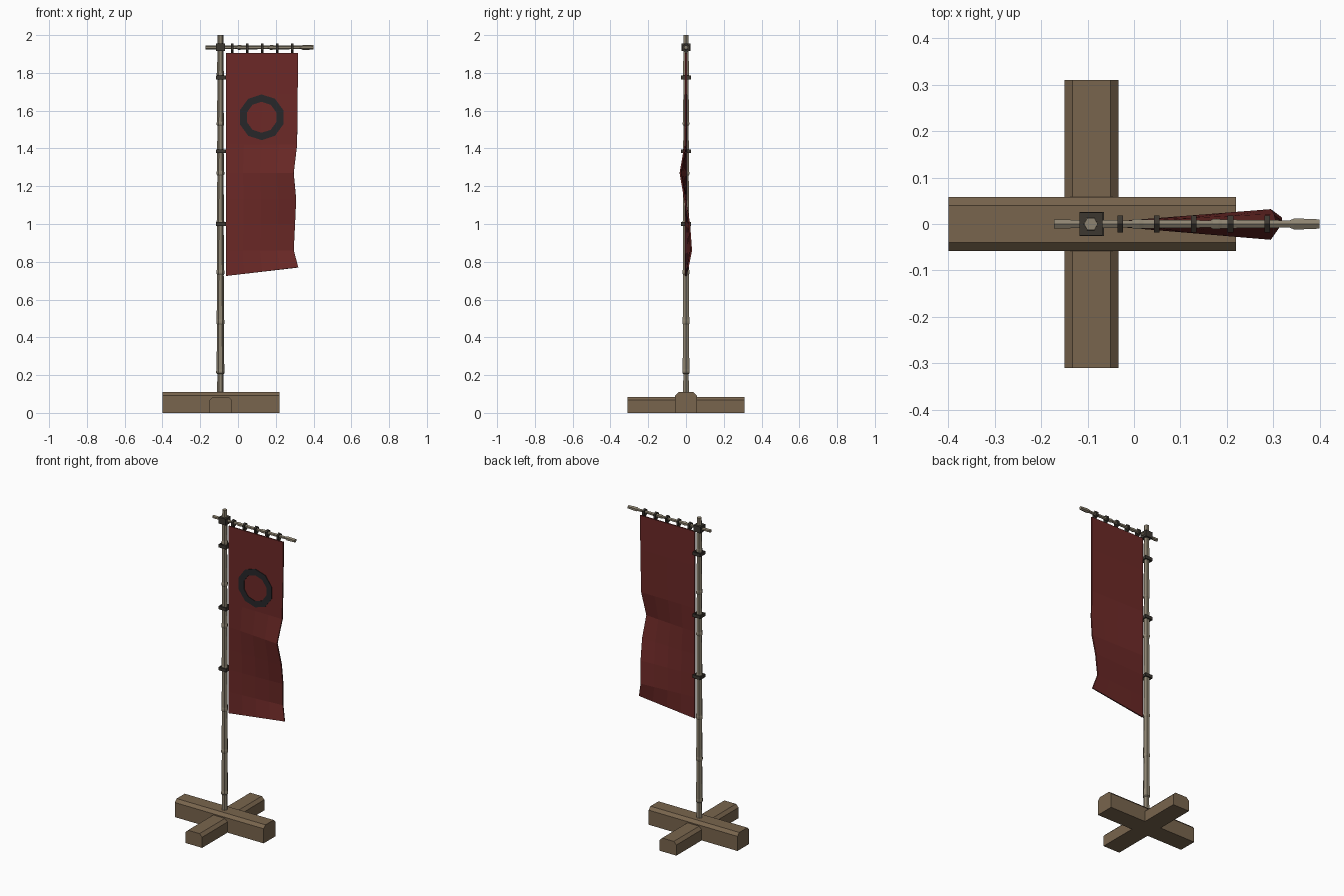
import bpy, bmesh, math
from mathutils import Vector

if "Cube" in bpy.data.objects:
    bpy.data.objects.remove(bpy.data.objects["Cube"])

PX = -0.093      # pole x
BAR_Z = 1.935    # crossbar height


def material(name, rgb):
    m = bpy.data.materials.new(name)
    m.diffuse_color = (*rgb, 1)
    m.use_nodes = True
    m.node_tree.nodes["Principled BSDF"].inputs["Base Color"].default_value = m.diffuse_color
    return m


WOOD = material("wood", (0.19, 0.13, 0.075))
BAMBOO = material("bamboo", (0.27, 0.23, 0.165))
CORD = material("cord", (0.045, 0.038, 0.03))
RED = material("red_cloth", (0.15, 0.022, 0.02))
DARK = material("dark_dye", (0.02, 0.02, 0.023))


def finish(name, bm, mat):
    bmesh.ops.recalc_face_normals(bm, faces=bm.faces)
    me = bpy.data.meshes.new(name)
    bm.to_mesh(me)
    bm.free()
    me.materials.append(mat)
    ob = bpy.data.objects.new(name, me)
    bpy.context.collection.objects.link(ob)
    return ob


def frame(axis):
    return {"z": (Vector((1, 0, 0)), Vector((0, 1, 0)), Vector((0, 0, 1))),
            "x": (Vector((0, 0, 1)), Vector((0, 1, 0)), Vector((1, 0, 0))),
            "y": (Vector((1, 0, 0)), Vector((0, 0, 1)), Vector((0, 1, 0)))}[axis]


def loft(name, origin, axis, stations, mat, sides=6, closed=False, turn=0.0, squash=1.0):
    """Sweep a polygon along an axis; stations are (distance, radius)."""
    u, v, w = frame(axis)
    bm = bmesh.new()
    rings = []
    for d, r in stations:
        angles = [turn + 2 * math.pi * i / sides for i in range(sides)]
        rings.append([bm.verts.new(Vector(origin) + w * d + u * r * math.cos(a)
                                   + v * r * squash * math.sin(a)) for a in angles])
    pairs = list(zip(rings, rings[1:]))
    if closed:
        pairs.append((rings[-1], rings[0]))
    for a, b in pairs:
        for i in range(sides):
            j = (i + 1) % sides
            bm.faces.new((a[i], a[j], b[j], b[i]))
    if not closed:
        bm.faces.new(rings[0])
        bm.faces.new(rings[-1])
    return finish(name, bm, mat)


def band(name, origin, axis, outer, inner, width, mat, **kw):
    h = width / 2
    return loft(name, origin, axis, [(-h, inner), (-h, outer), (h, outer), (h, inner)],
                mat, closed=True, **kw)


def beam(name, axis, centre, length, half, height, chamfer):
    """Beam whose two long top edges are chamfered."""
    prof = [(-half, 0), (half, 0), (half, height - chamfer), (half - chamfer, height),
            (chamfer - half, height), (-half, height - chamfer)]
    bm = bmesh.new()
    ends = []
    for s in (-length / 2, length / 2):
        ends.append([bm.verts.new((centre + s, p, z) if axis == "x" else (centre + p, s, z))
                     for p, z in prof])
    for e in ends:
        bm.faces.new(e)
    for i in range(6):
        j = (i + 1) % 6
        bm.faces.new((ends[0][i], ends[0][j], ends[1][j], ends[1][i]))
    return finish(name, bm, WOOD)


# Crossed base
beam("base_beam_long", "x", -0.09, 0.62, 0.058, 0.11, 0.018)
beam("base_beam_cross", "y", -0.0915, 0.62, 0.0585, 0.085, 0.018)

# Bamboo pole: tapering segments with a raised node at each joint
stations = [(0.04, 0.018), (0.205, 0.0165)]
for k in range(7):
    z = 0.215 + 0.263 * k
    r = 0.0225 - 0.0005 * k
    stations += [(z - 0.004, r), (z + 0.006, r), (z + 0.016, r - 0.002)]
    stations.append((min(z + 0.253, 2.0), r - 0.0045))
loft("pole", (PX, 0, 0), "z", stations, BAMBOO)

# Bamboo crossbar
loft("crossbar", (0, 0, BAR_Z), "x",
     [(-0.172, 0.011), (-0.005, 0.009), (0, 0.0125), (0.012, 0.0125), (0.02, 0.011),
      (0.165, 0.009), (0.17, 0.0125), (0.182, 0.0125), (0.19, 0.011),
      (0.335, 0.009), (0.345, 0.0135), (0.357, 0.0135), (0.40, 0.0115)], BAMBOO)

# Lashing at the pole and crossbar joint
loft("joint_lashing", (PX, 0, BAR_Z), "z", [(-0.02, 0.035), (0.02, 0.035)], CORD,
     sides=4, turn=math.pi / 4)

# Cloth ties around the pole
for i, z in enumerate((1.0, 1.385, 1.775)):
    band(f"pole_tie_{i + 1}", (PX + 0.002, 0, z), "z", 0.037, 0.026, 0.02, CORD,
         sides=4, turn=math.pi / 4)

# Cloth loops on the crossbar
for i in range(5):
    band(f"crossbar_loop_{i + 1}", (-0.03 + 0.0793 * i, 0, 1.931), "x", 0.025, 0.013,
         0.012, CORD, squash=0.83)

# Banner: (left z, right z, right x, right-edge sway)
rows = [(1.905, 1.905, 0.318, 0.0), (1.69, 1.69, 0.316, 0.0), (1.42, 1.42, 0.313, -0.004),
        (1.27, 1.27, 0.295, -0.03), (1.13, 1.13, 0.308, -0.006), (1.0, 1.0, 0.302, 0.018),
        (0.86, 0.86, 0.295, 0.028), (0.725, 0.77, 0.319, 0.010)]
COLS = 4
bm = bmesh.new()
grid = []
for zl, zr, xr, sway in rows:
    line = []
    for c in range(COLS + 1):
        t = c / COLS
        line.append(bm.verts.new((-0.063 + (xr + 0.063) * t, sway * t, zl + (zr - zl) * t)))
    grid.append(line)
for a, b in zip(grid, grid[1:]):
    for c in range(COLS):
        bm.faces.new((a[c], b[c], b[c + 1], a[c + 1]))
banner = finish("banner", bm, RED)
solid = banner.modifiers.new("thickness", "SOLIDIFY")
solid.thickness = 0.008
solid.offset = 0

# Plain ten-sided ring dyed on the front
band("banner_ring", (0.125, -0.006, 1.565), "y", 0.121, 0.082, 0.004, DARK,
     sides=10, turn=math.pi / 2)
